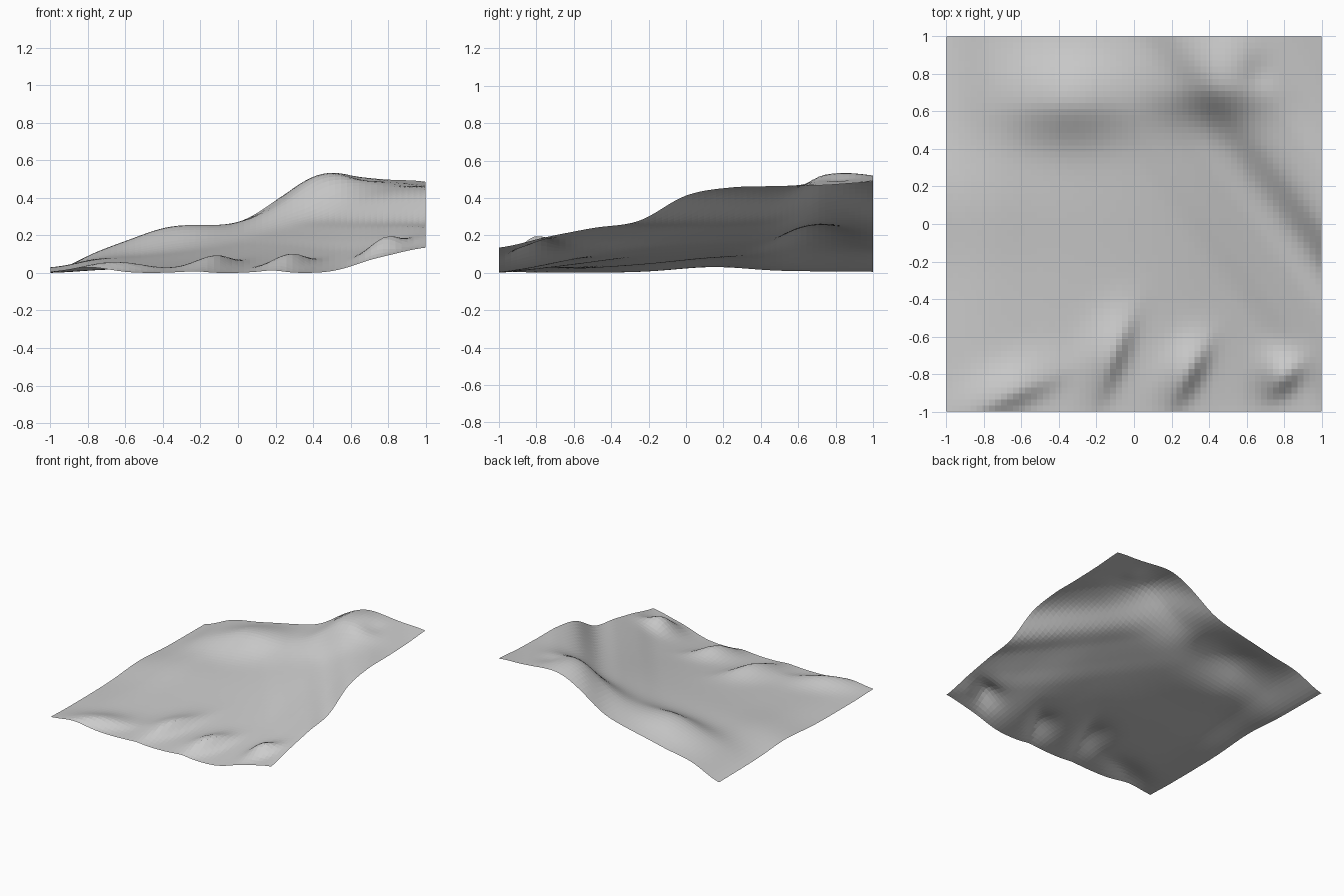
import bpy, bmesh, math

if "Cube" in bpy.data.objects:
    bpy.data.objects.remove(bpy.data.objects["Cube"])

N = 62  # terrain cells per side


def curve(knots, t):
    """Catmull-Rom through evenly spaced knots, t in -1..1."""
    n = len(knots) - 1
    f = min(max((t + 1) / 2, 0), 1) * n
    i = min(int(f), n - 1)
    f -= i
    p0, p1, p2, p3 = (knots[min(max(i + k, 0), n)] for k in (-1, 0, 1, 2))
    return p1 + 0.5 * f * (p2 - p0 + f * (2 * p0 - 5 * p1 + 4 * p2 - p3
                                          + f * (3 * (p1 - p2) + p3 - p0)))


# Edge profiles of the sloping ground
FRONT = [0, 0, 0, 0, 0, 0, .01, .08, .135]
BACK = [.005, .10, .135, .185, .25, .33, .41, .455, .485]
RIGHT = [.13, .185, .235, .275, .41, .455, .46, .467, .485]

# Mounds: x, y, height, half width along, half width across, angle, steepness of near flank
MOUNDS = [
    (-.36, .66, .115, .24, .19, 0, 1.35),   # back left hill
    (.40, .74, .125, .20, .23, 0, 1.9),     # back right hill
    (.66, .80, -.018, .06, .07, 0, 1),      # dent beside it
    (-.66, -.90, .055, .18, .10, 25, 1.8),  # front row of mounds
    (-.12, -.70, .068, .16, .10, 68, 2),
    (.28, -.79, .075, .13, .09, 60, 1.8),
    (.79, -.81, .078, .085, .085, 45, 1.6),
]


def height(x, y):
    u, w = (x + 1) / 2, ((y + 1) / 2) ** 1.15
    z = curve(FRONT, x) * (1 - w) + curve(BACK, x) * w
    t = max(y - 1.3 * (1 - x), -1)     # terraces fade along a diagonal
    z += u ** 2.5 * (curve(RIGHT, t) - (.13 + .355 * ((t + 1) / 2) ** 1.15))
    z += .028 * math.exp(-((y - .15) / .2) ** 2 / 2) * (1 - u) ** 3
    for mx, my, h, a, b, ang, steep in MOUNDS:
        c, s = math.cos(math.radians(ang)), math.sin(math.radians(ang))
        dx, dy = x - mx, y - my
        p, q = (dx * c + dy * s) / a, (dy * c - dx * s) / b
        if q < 0:
            q *= steep
        z += h * math.exp(-(p * p + q * q) / 2)
    return max(z, 0)


# Terrain sheet
bm = bmesh.new()
bmesh.ops.create_grid(bm, x_segments=N, y_segments=N, size=1)
for vert in bm.verts:
    vert.co.z = height(vert.co.x, vert.co.y)
me = bpy.data.meshes.new("terrain")
bm.to_mesh(me)
bm.free()
terrain = bpy.data.objects.new("terrain", me)
bpy.context.collection.objects.link(terrain)

mat = bpy.data.materials.new("light grey")
mat.diffuse_color = (.6, .6, .6, 1)
mat.use_nodes = True
mat.node_tree.nodes["Principled BSDF"].inputs["Base Color"].default_value = mat.diffuse_color
me.materials.append(mat)
